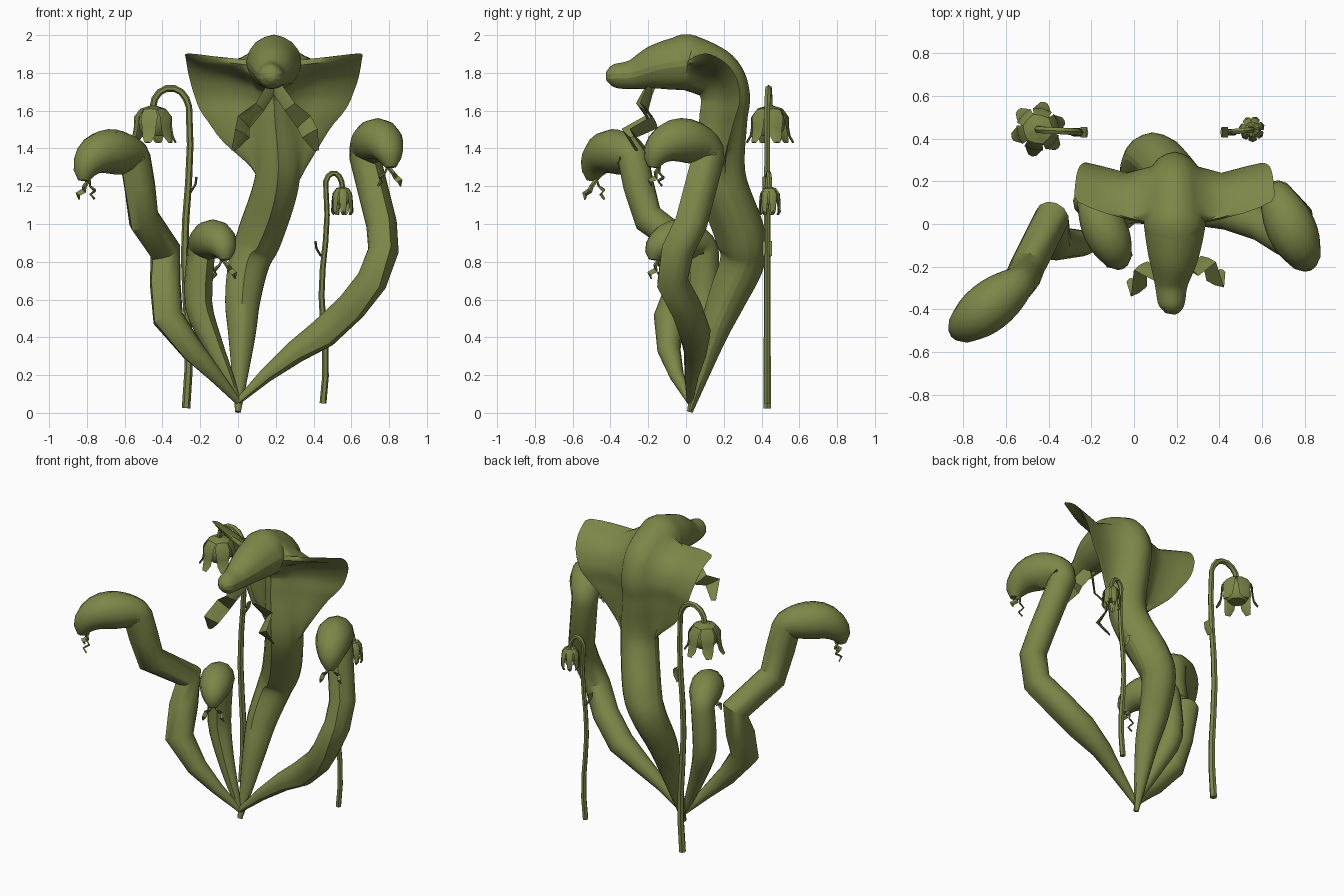
import bpy, bmesh, math
from mathutils import Vector

if "Cube" in bpy.data.objects:
    bpy.data.objects.remove(bpy.data.objects["Cube"])

green = bpy.data.materials.new("olive green")
green.diffuse_color = (0.205, 0.24, 0.065, 1)
green.use_nodes = True
green.node_tree.nodes["Principled BSDF"].inputs["Base Color"].default_value = green.diffuse_color


def smooth_path(pts, n):
    """Catmull-Rom refinement of (x, y, z, radius) points."""
    out = []
    for i in range(len(pts) - 1):
        a, b, c, d = (pts[min(max(j, 0), len(pts) - 1)] for j in range(i - 1, i + 3))
        for k in range(n):
            t = k / n
            out.append(tuple(q + 0.5 * t * (r - p + t * (2 * p - 5 * q + 4 * r - s + t * (3 * (q - r) + s - p)))
                             for p, q, r, s in zip(a, b, c, d)))
    return out + [pts[-1]]


def loft(name, pts, side, section, angle=35):
    """Sweep section(point, fraction) -> [(u, v)] along pts."""
    bm = bmesh.new()
    rings = []
    pos = [Vector(p[:3]) for p in pts]
    for i, p in enumerate(pts):
        t = (pos[min(i + 1, len(pos) - 1)] - pos[max(i - 1, 0)]).normalized()
        s = Vector(side)
        s = (s - t * s.dot(t)).normalized()
        n = t.cross(s)
        rings.append([bm.verts.new(pos[i] + s * u + n * v)
                      for u, v in section(p, i / (len(pts) - 1))])
    m = len(rings[0])
    for a, b in zip(rings, rings[1:]):
        for j in range(m):
            bm.faces.new((a[j], a[(j + 1) % m], b[(j + 1) % m], b[j]))
    bm.faces.new(rings[0][::-1])
    bm.faces.new(rings[-1])
    bmesh.ops.recalc_face_normals(bm, faces=bm.faces)
    me = bpy.data.meshes.new(name)
    bm.to_mesh(me)
    bm.free()
    me.materials.append(green)
    ob = bpy.data.objects.new(name, me)
    bpy.context.collection.objects.link(ob)
    bpy.context.view_layer.objects.active = ob
    ob.select_set(True)
    bpy.ops.object.shade_smooth_by_angle(angle=math.radians(angle))
    ob.select_set(False)


def round_section(sides, keel=0.0):
    def f(p, t):
        out = []
        for j in range(sides):
            a = 2 * math.pi * j / sides - math.pi / 2
            r = p[3] * (1 + (keel * math.sin(math.pi * min(1, t * 1.4)) if j == 0 else 0))
            out.append((r * math.cos(a), r * math.sin(a)))
        return out
    return f


def hood_section(p, t):
    """Round body with a front keel; the cape widens with height, sweeps back and stops at the hood."""
    r = p[3]
    rise = min(max((p[2] - 1.25) / 0.58, 0), 1)
    end = min(max((p[1] - 0.015) / 0.07, 0), 1) if p[2] > 1.5 else 1
    w = 0.335 * math.sin(math.pi / 2 * rise) ** 1.2 * math.sqrt(end)
    th = min(0.014, r * 0.3)
    arc = [(r * math.cos(math.radians(a)), r * math.sin(math.radians(a))) for a in (-70, -48, -27)]
    wing = [(r + w * f, 0.24 * w * f * f + s * th)
            for f, s in ((.35, -1), (.75, -1), (1, 0), (.75, 1), (.35, 1))]
    right = arc + wing + [(u, -v) for u, v in reversed(arc)]
    k = 1 + 0.2 * math.sin(math.pi * min(1, t * 1.5))
    return [(0, -r * k)] + right + [(0, r * 1.03)] + [(-u, v) for u, v in reversed(right)]


def flat_section(p, t):
    w, h = p[3] / 2, 0.006
    return [(-w, 0), (0, -h), (w, 0), (0, h)]


def fishtail(name, root, facing, size):
    """Two-lobed tongue hanging from a pitcher mouth."""
    d = Vector((*facing, 0)).normalized()
    s = Vector((-d.y, d.x, 0))
    lobe = [(0, 0, .02, .07), (.08, .05, -.1, .08), (.16, .0, -.18, .1), (.18, .12, -.24, .1), (.22, .06, -.33, .03)]
    for sg, lab in ((-1, "left"), (1, "right")):
        pts = [(*(Vector(root) + (s * u * sg + d * v + Vector((0, 0, z))) * size), w * size)
               for u, v, z, w in lobe]
        loft(f"{name}_{lab}", pts, s + d * 0.6 * sg, flat_section)


# Large hooded pitcher with its spread cape
main = [(0, .02, .005, .015), (.02, .14, .4, .07), (.025, .22, .6, .093), (.06, .305, .8, .108),
        (.12, .295, .95, .12), (.21, .195, 1.25, .118), (.195, .205, 1.54, .115), (.19, .215, 1.68, .12),
        (.19, .16, 1.79, .13), (.19, .02, 1.852, .142), (.19, -.02, 1.85, .142),
        (.185, -.15, 1.83, .118), (.175, -.28, 1.79, .078), (.175, -.38, 1.783, .06), (.17, -.42, 1.78, .025)]
loft("large_hooded_pitcher", smooth_path(main, 7), (1, 0, 0), hood_section, 50)
fishtail("large_pitcher_tongue", (.19, -.18, 1.72), (.1, -1), 1.0)


def pitcher(name, stem, r, facing, length, rise, drop, smooth=1):
    """Faceted stem that thickens upward, ending in a rounded head arching forward."""
    d = Vector((*facing, 0)).normalized()
    path = smooth_path([(*p, r * min(1, .2 + .27 * i)) for i, p in enumerate(stem)], smooth)
    top = Vector(stem[-1])
    for i in range(1, 13):
        t = i / 12
        s = math.sin(math.pi * t)
        z = rise * s if t < .5 else (rise + drop) * s - drop
        q = top + d * length * (1 - math.cos(math.pi * t)) / 2 + Vector((0, 0, z))
        path.append((*q, r * max(.35, (1 + .42 * s * s) * math.sqrt(1 - t ** 7))))
    loft(name, path, (-d.y, d.x, 0), round_section(12, .2), 35)
    fishtail(name + "_tongue", top + d * (length * .88) + Vector((0, 0, -drop)), facing, .3)


# Three smaller pitchers
pitcher("left_pitcher", [(0, .02, .06), (-.12, -.05, .2), (-.24, -.09, .33), (-.37, -.09, .5), (-.385, -.02, .68),
                         (-.385, .03, .86), (-.5, -.2, 1.03), (-.52, -.25, 1.2), (-.545, -.28, 1.35)],
        .083, (-.78, -.62), .35, .035, .12)
pitcher("small_pitcher", [(0, .02, .06), (-.06, .03, .2), (-.14, .06, .38), (-.21, .1, .58), (-.195, .1, .85)],
        .074, (.42, -.9), .3, .07, .04, 3)
pitcher("right_pitcher", [(0, .02, .06), (.15, .03, .2), (.3, .05, .32), (.45, .05, .42), (.6, 0, .56),
                          (.71, -.07, .7), (.77, -.04, .86), (.76, .03, 1), (.67, .125, 1.36)],
        .082, (.42, -.9), .33, .085, .06)


def flower(name, x0, x1, x2, z0, z1, arch, thick, bract, size, sepals, profile):
    """Nodding flower: thin hooked stem, bract, bell and flared sepals."""
    y = .43
    stem = []
    for i in range(9):
        t = i / 8
        stem.append((x0 + (x1 - x0) * t + .013 * math.sin(9 * t), y, z0 + (z1 - z0) * t, thick * (1.25 - .3 * t)))
    for i in range(1, 8):
        a = math.pi * i / 7
        stem.append((x1 + (x2 - x1) * (1 - math.cos(a)) / 2, y + .002 * i, z1 + arch * math.sin(a), thick))
    loft(name + "_stem", stem, (0, 1, 0), round_section(6))
    bx, bz, sg = bract
    loft(name + "_bract", [(bx + sg * u, y, bz + v, .05) for u, v in ((0, -.04), (.025, 0), (.03, .04))],
         (0, 1, 0), flat_section)
    y = .445
    bell = [(math.cos(i * .5), math.sin(i * .5)) for i in range(6)]
    loft(name + "_bell", [(x2, y, z1 + (.95 * c - .95) * size, (.1 + .8 * s) * size) for c, s in bell],
         (1, 0, 0), round_section(10))
    for i in range(sepals):
        a = 2 * math.pi * i / sepals + .3
        c, s = math.cos(a), math.sin(a)
        loft(f"{name}_sepal_{i + 1}", [(x2 + r * c * size, y + r * s * size, z1 + v * size, w * size)
                                       for r, v, w in profile], (-s, c, 0), flat_section)


# Two flowers behind the pitchers
flower("tall_flower", -.275, -.265, -.45, .025, 1.62, .1, .018, (-.25, 1.21, 1), .09, 6,
       [(.1, .03, .3), (.7, -.15, .8), (1.02, -.6, 1), (1.05, -1.2, .85), (1.15, -1.7, .75), (1.4, -2.1, .4)])
flower("short_flower", .45, .46, .553, .05, 1.19, .08, .0145, (.44, .87, -1), .05, 7,
       [(.1, .03, .3), (.6, -.1, .6), (.95, -.6, .8), (1.05, -1.5, .75), (1.1, -2.5, .55), (.9, -2.8, .3)])
